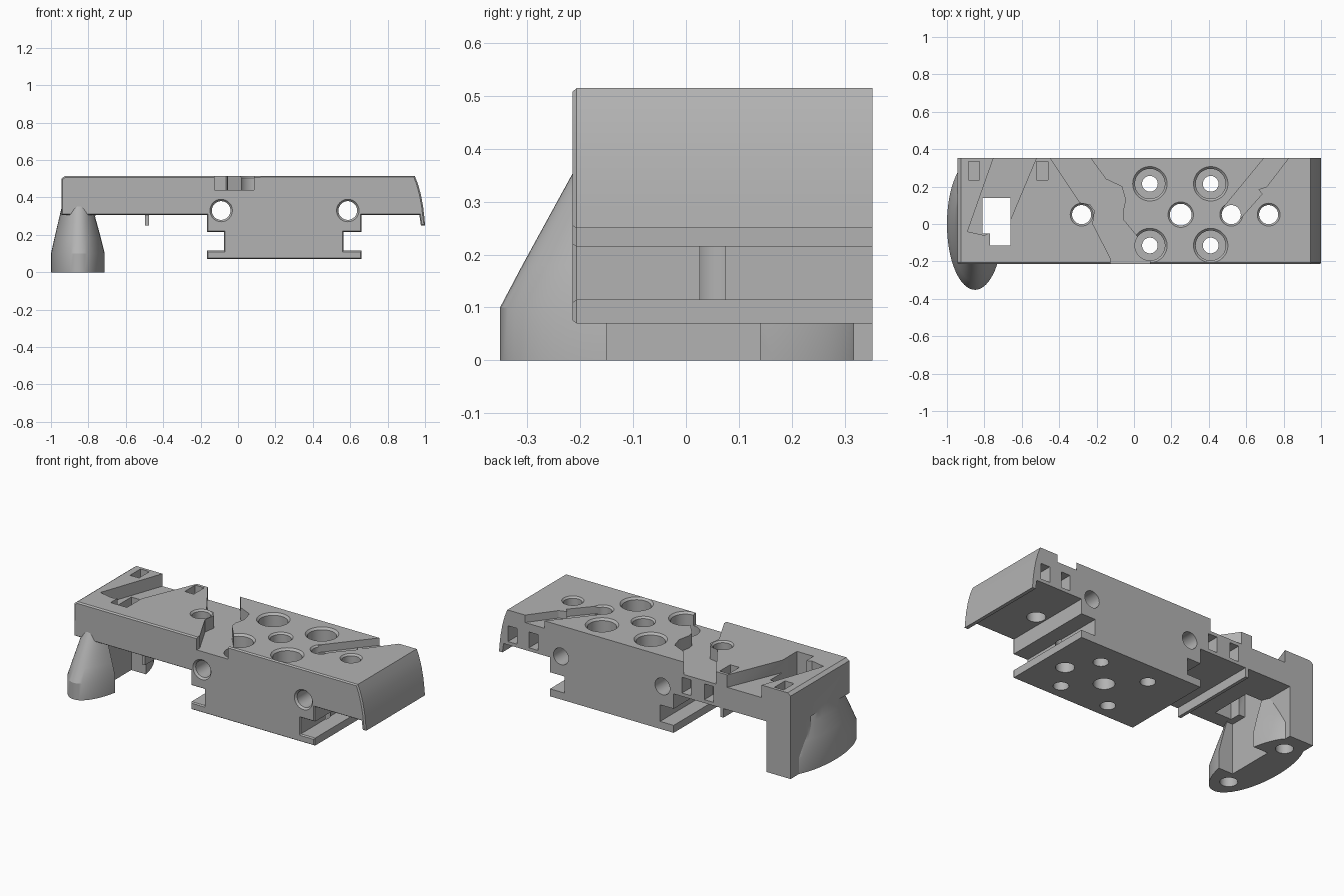
import bpy, bmesh, math
from mathutils import Matrix

cube = bpy.data.objects.get("Cube")
if cube:
    bpy.data.objects.remove(cube, do_unlink=True)

FRONT, BACK, TOP = -0.215, 0.353, 0.515

mat = bpy.data.materials.new("plain_grey")
mat.use_nodes = True
GREY = (0.45, 0.45, 0.45, 1)
mat.diffuse_color = GREY
mat.node_tree.nodes["Principled BSDF"].inputs["Base Color"].default_value = GREY


def finish(name, bm):
    bmesh.ops.recalc_face_normals(bm, faces=bm.faces)
    mesh = bpy.data.meshes.new(name)
    bm.to_mesh(mesh)
    bm.free()
    obj = bpy.data.objects.new(name, mesh)
    obj.data.materials.append(mat)
    bpy.context.scene.collection.objects.link(obj)
    return obj


def prism(name, pts, axis, lo, hi, chamfer=0):
    """Extrude a 2D outline along y (points are x, z) or z (points are x, y)."""
    bm = bmesh.new()
    place = (lambda a, b, t: (a, t, b)) if axis == "y" else (lambda a, b, t: (a, b, t))
    rings = [[bm.verts.new(place(a, b, t)) for a, b in pts] for t in (lo + chamfer, hi)]
    front = bm.faces.new(rings[0])
    bm.faces.new(rings[1])
    for i in range(len(pts)):
        j = (i + 1) % len(pts)
        bm.faces.new((rings[0][i], rings[0][j], rings[1][j], rings[1][i]))
    bmesh.ops.recalc_face_normals(bm, faces=bm.faces)
    if chamfer:
        bmesh.ops.inset_region(bm, faces=[front], thickness=chamfer, depth=chamfer)
    return finish(name, bm)


def box(name, x0, x1, y0, y1, z0, z1):
    return prism(name, [(x0, y0), (x1, y0), (x1, y1), (x0, y1)], "z", z0, z1)


def lathe(name, rings, origin, along_y=False, sx=1, sy=1, n=48):
    """Stack of (radius, height) rings, optionally squashed or laid along y."""
    bm = bmesh.new()
    loops = []
    for r, h in rings:
        loops.append([bm.verts.new((r * sx * math.cos(k * math.tau / n),
                                    r * sy * math.sin(k * math.tau / n), h)) for k in range(n)])
    bm.faces.new(loops[0])
    bm.faces.new(loops[-1])
    for a, b in zip(loops, loops[1:]):
        for k in range(n):
            m = (k + 1) % n
            bm.faces.new((a[k], a[m], b[m], b[k]))
    if along_y:
        bm.transform(Matrix.Rotation(-math.pi / 2, 4, "X"))
    bm.transform(Matrix.Translation(origin))
    return finish(name, bm)


# Main body: one side profile with end lip, clamp foot and chamfered front
half = [(0.945, TOP), (0.963, 0.47), (0.978, 0.415), (0.99, 0.35), (0.997, 0.29), (1.0, 0.25),
        (0.978, 0.25), (0.97, 0.305), (0.66, 0.305), (0.66, 0.215), (0.565, 0.215),
        (0.565, 0.115), (0.66, 0.115), (0.66, 0.07), (-0.165, 0.07), (-0.165, 0.115),
        (-0.075, 0.115), (-0.075, 0.215), (-0.165, 0.215), (-0.165, 0.305),
        (-0.945, 0.305), (-0.945, 0.5), (-0.925, TOP)]
body = prism("carrier_body", half, "y", FRONT, BACK, 0.008)

# Added parts: oval leg, square back post, thin rib
leg = lathe("oval_leg", [(1, 0), (1, 0.1), (0.88, 0.18), (0.74, 0.27), (0.6, 0.36), (0.52, 0.41)],
            (-0.85, 0, 0), sx=0.15, sy=0.352, n=64)
post = box("back_post", -0.945, -0.785, 0.16, BACK, 0, 0.4)
rib = box("underside_rib", -0.497, -0.477, FRONT + 0.01, BACK, 0.25, 0.35)
adds = [leg, post, rib]
cuts = []

# Four counterbored mounting holes
for x in (0.085, 0.41):
    for y in (-0.115, 0.215):
        cuts.append(lathe("counterbore", [(0.042, -0.1), (0.042, 0.3), (0.08, 0.3), (0.08, TOP - 0.012),
                                          (0.092, TOP), (0.092, 0.6)], (x, y, 0)))

# Plain vertical holes with a small rim chamfer
for x, r in ((-0.28, 0.051), (0.25, 0.058), (0.52, 0.051), (0.72, 0.051)):
    cuts.append(lathe("vertical_hole", [(r, -0.1), (r, TOP - 0.01), (r + 0.01, TOP), (r + 0.01, 0.6)],
                      (x, 0.05, 0)))

# Two cross holes from front to back
for x in (-0.09, 0.587):
    cuts.append(lathe("cross_hole", [(0.06, -0.3), (0.06, FRONT), (0.05, FRONT + 0.012), (0.05, 0.45)],
                      (x, 0, 0.33), along_y=True))

# Winding channel across the top
cuts.append(prism("winding_channel", [
    (-0.46, 0.37), (-0.29, 0.115), (-0.235, 0.105), (-0.21, 0.07), (-0.22, 0.0), (-0.125, -0.185),
    (-0.125, -0.23), (0.085, -0.23), (0.085, -0.185), (0.02, -0.07), (-0.055, 0.02), (-0.06, 0.06),
    (-0.045, 0.13), (-0.065, 0.2), (-0.15, 0.24), (-0.245, 0.37)], "z", 0.44, 0.6))

# Wide slanted recess near the leg
cuts.append(prism("slanted_recess", [(-0.745, 0.37), (-0.89, -0.04), (-0.8, -0.06),
                                     (-0.67, 0.0), (-0.515, 0.37)], "z", 0.44, 0.6))

# Narrow diagonal groove running to the back edge
cuts.append(prism("diagonal_groove", [(0.71, 0.37), (0.475, 0.085), (0.56, 0.02), (0.685, 0.16),
                                      (0.665, 0.185), (0.71, 0.2), (0.84, 0.37)], "z", 0.47, 0.6))

# Open shaft through the body beside the leg
cuts.append(box("shaft", -0.81, -0.66, -0.05, 0.14, -0.1, 0.6))
cuts.append(box("shaft_corner", -0.77, -0.66, -0.115, 0.1, -0.1, 0.6))
cuts.append(box("leg_pocket", -0.81, -0.66, -0.15, 0.14, -0.1, 0.304))

# Small top slots and back windows
for x in (-0.855, -0.49):
    cuts.append(box("top_slot", x - 0.03, x + 0.03, 0.235, 0.335, 0.4, 0.6))
for x in (0.91, 0.77, -0.25, -0.4):
    cuts.append(box("back_window", x - 0.03, x + 0.03, 0.27, 0.4, 0.325, 0.42))

# Blind screw holes under the leg
for y in (-0.23, 0.23):
    cuts.append(lathe("foot_hole", [(0.048, -0.1), (0.048, 0.14)], (-0.85, y, 0)))

# Combine everything into a single solid
bpy.ops.object.select_all(action="DESELECT")
bpy.context.view_layer.objects.active = body
body.select_set(True)
for group, operation in ((adds, "UNION"), (cuts, "DIFFERENCE")):
    for part in group:
        mod = body.modifiers.new(part.name, "BOOLEAN")
        mod.operation, mod.solver, mod.object = operation, "EXACT", part
        bpy.ops.object.modifier_apply(modifier=mod.name)
        bpy.data.objects.remove(part, do_unlink=True)

bpy.ops.object.shade_smooth_by_angle(angle=math.radians(25))
